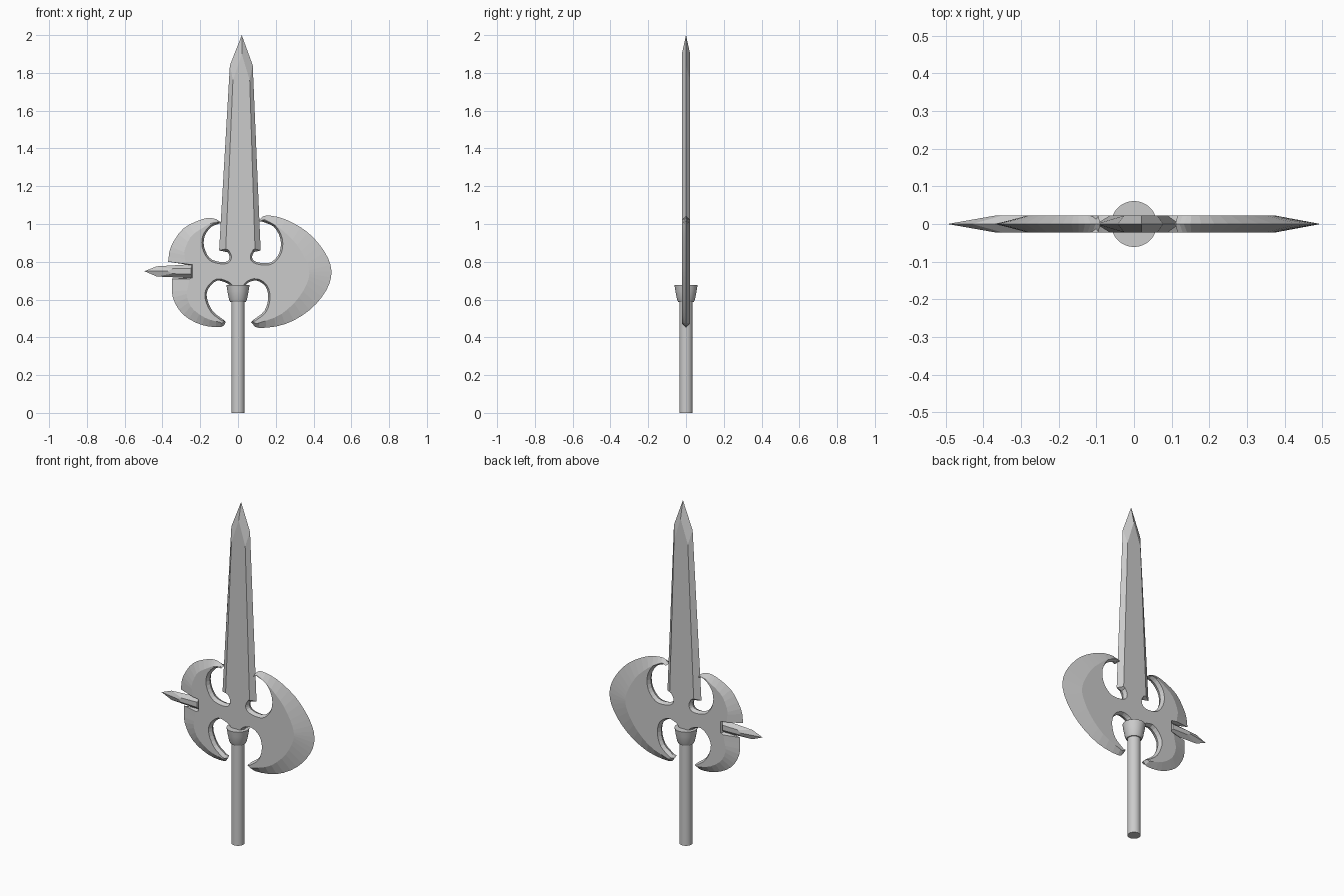
import bpy, bmesh, math
from mathutils import Vector

if "Cube" in bpy.data.objects:
    bpy.data.objects.remove(bpy.data.objects["Cube"])

HALF = 0.022  # half thickness of the blades


def spline(pts, steps=3):
    """Smooth Catmull-Rom curve through a few points."""
    p = [Vector(q) for q in pts]
    p = [2 * p[0] - p[1]] + p + [2 * p[-1] - p[-2]]
    out = []
    for i in range(1, len(p) - 2):
        a, b, c, d = p[i - 1:i + 3]
        for k in range(steps):
            t = k / steps
            out.append(0.5 * (2 * b + (c - a) * t + (2 * a - 5 * b + 4 * c - d) * t * t
                              + (3 * b - a - 3 * c + d) * t ** 3))
    return out + [p[-2]]


def edge(pts, inset):
    """Rim curve (clockwise) paired with its inset copy; inset is a function of 0..1."""
    c = spline(pts)
    n = len(c) - 1
    pairs = []
    for i, q in enumerate(c):
        d = (c[min(i + 1, n)] - c[max(i - 1, 0)]).normalized()
        pairs.append((q, q + Vector((d.y, -d.x)) * inset(i / n)))
    return pairs


def bevelled_plate(name, pairs):
    """Plate with a sharp mid-plane rim and flat front and back faces."""
    bm = bmesh.new()
    rim = [bm.verts.new((o[0], 0, o[1])) for o, _ in pairs]
    for side in (-1, 1):
        flat = [bm.verts.new((i[0], side * HALF, i[1])) for _, i in pairs]
        bm.faces.new(flat)
        for k in range(len(rim)):
            j = (k + 1) % len(rim)
            bm.faces.new((rim[k], rim[j], flat[j], flat[k]))
    bmesh.ops.recalc_face_normals(bm, faces=bm.faces)
    bmesh.ops.triangulate(bm, faces=[f for f in bm.faces if len(f.verts) > 4])
    me = bpy.data.meshes.new(name)
    bm.to_mesh(me)
    bm.free()
    ob = bpy.data.objects.new(name, me)
    bpy.context.collection.objects.link(ob)


def turned(name, profile, sides=32):
    """Round part from (radius, height) rings."""
    bm = bmesh.new()
    rings = [[bm.verts.new((r * math.cos(2 * math.pi * k / sides),
                            r * math.sin(2 * math.pi * k / sides), z))
              for k in range(sides)] for r, z in profile]
    for a, b in zip(rings, rings[1:]):
        for k in range(sides):
            j = (k + 1) % sides
            bm.faces.new((a[k], a[j], b[j], b[k]))
    bm.faces.new(rings[0][::-1])
    bm.faces.new(rings[-1])
    me = bpy.data.meshes.new(name)
    bm.to_mesh(me)
    bm.free()
    ob = bpy.data.objects.new(name, me)
    bpy.context.collection.objects.link(ob)
    bpy.ops.object.select_all(action='DESELECT')
    ob.select_set(True)
    bpy.context.view_layer.objects.active = ob
    bpy.ops.object.shade_smooth_by_angle(angle=math.radians(35))


def thin(t):
    return 0.01


# Axe head: rim runs clockwise seen from the front
head = []
# large cutting edge on the right
head += edge([(.11, 1.02), (.15, 1.045), (.25, 1.025), (.37, .955), (.46, .85), (.495, .75),
              (.468, .65), (.38, .545), (.25, .47), (.11, .45), (.07, .48)],
             lambda t: 0.008 + 0.11 * math.sin(math.pi * t) ** 1.5)
# lower hollows either side of the shaft
head += edge([(.085, .495), (.14, .54), (.16, .61), (.145, .67), (.1, .70), (.055, .69),
              (.03, .66)], thin)
head += edge([(-.03, .66), (-.055, .685), (-.11, .70), (-.155, .66), (-.165, .61),
              (-.135, .54), (-.08, .495)], thin)
# two small blades on the left with the spike notch between
head += edge([(-.065, .48), (-.09, .455), (-.19, .465), (-.29, .52), (-.345, .61),
              (-.35, .71)], lambda t: 0.008 + 0.085 * t)
head += [((-.25, .718), (-.24, .716)), ((-.25, .782), (-.24, .784))]
head += edge([(-.37, .80), (-.355, .88), (-.29, .975), (-.19, 1.025), (-.13, 1.03),
              (-.09, 1.01)], lambda t: 0.093 - 0.085 * t)
# upper hollows either side of the neck
head += edge([(-.105, 1.0), (-.14, .985), (-.175, .94), (-.18, .88), (-.15, .82), (-.1, .80),
              (-.055, .803), (-.045, .83), (-.06, .86)], thin)
head += edge([(.09, .86), (.075, .83), (.085, .805), (.13, .793), (.18, .80), (.22, .85),
              (.225, .92), (.19, .985), (.13, 1.012)], thin)
bevelled_plate("axe_head", head)

# Long spear blade
bevelled_plate("spear_blade", [
    ((.02, 2.0), (.02, 1.9)), ((.078, 1.84), (.062, 1.76)), ((.12, .86), (.09, .868)),
    ((.07, .848), (.07, .86)), ((-.045, .848), (-.045, .86)),
    ((-.1, .86), (-.065, .868)), ((-.043, 1.84), (-.027, 1.76))])

# Back spike
bevelled_plate("back_spike", [
    ((-.495, .75), (-.37, .75)), ((-.43, .776), (-.35, .763)), ((-.24, .787), (-.25, .765)),
    ((-.24, .713), (-.25, .735)), ((-.43, .722), (-.35, .737))])

# Shaft and collar
turned("shaft", [(.035, 0), (.035, .64)])
turned("collar", [(.041, .588), (.048, .602), (.056, .645), (.061, .676)])
